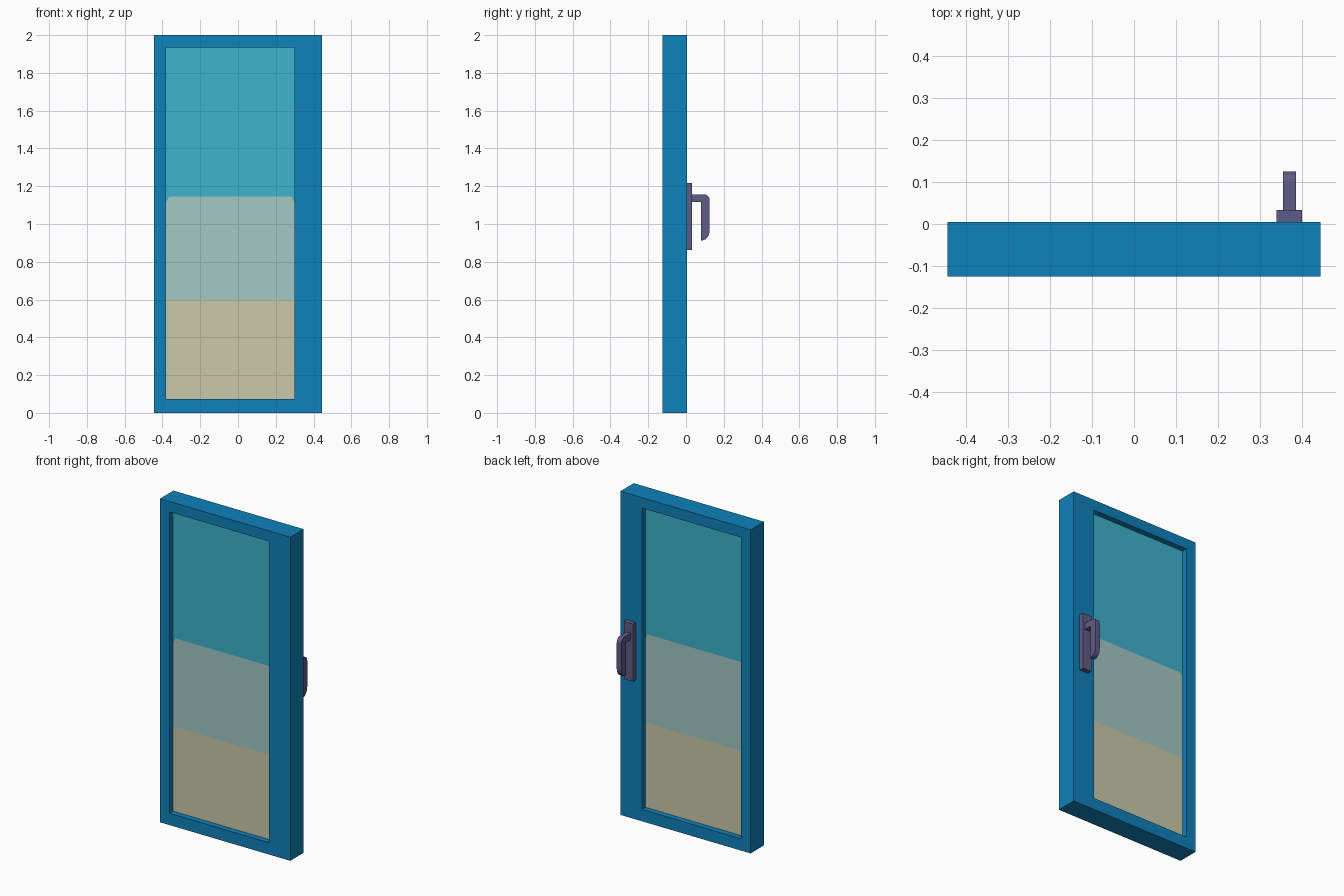
import bpy, bmesh, math
from mathutils import Vector

if "Cube" in bpy.data.objects:
    bpy.data.objects.remove(bpy.data.objects["Cube"])


def material(name, rgb):
    m = bpy.data.materials.new(name)
    lin = [((c / 255 + 0.055) / 1.055) ** 2.4 if c > 10 else c / 255 / 12.92 for c in rgb]
    m.diffuse_color = (*lin, 1)
    m.use_nodes = True
    m.node_tree.nodes["Principled BSDF"].inputs["Base Color"].default_value = m.diffuse_color
    return m


BLUE = material("frame blue", (15, 130, 187))
CYAN = material("upper pane cyan", (61, 179, 204))
MIST = material("middle pane grey green", (163, 200, 196))
SAND = material("lower pane sand", (202, 200, 168))
METAL = material("handle grey purple", (95, 92, 134))


def prism(name, polys, axis, lo, hi, mats):
    """Extrude flat polygons along x (points are y,z) or y (points are x,z)."""
    def place(p):
        return Vector((lo, p[0], p[1])) if axis == 'x' else Vector((p[0], lo, p[1]))
    bm = bmesh.new()
    for i, poly in enumerate(polys):
        f = bm.faces.new([bm.verts.new(place(p)) for p in poly])
        f.material_index = i % len(mats)
    bmesh.ops.remove_doubles(bm, verts=bm.verts, dist=1e-5)
    ext = bmesh.ops.extrude_face_region(bm, geom=bm.faces[:], use_keep_orig=True)
    step = Vector((hi - lo, 0, 0)) if axis == 'x' else Vector((0, hi - lo, 0))
    bmesh.ops.translate(bm, vec=step,
                        verts=[g for g in ext['geom'] if isinstance(g, bmesh.types.BMVert)])
    bmesh.ops.recalc_face_normals(bm, faces=bm.faces)
    me = bpy.data.meshes.new(name)
    bm.to_mesh(me)
    bm.free()
    for m in mats:
        me.materials.append(m)
    ob = bpy.data.objects.new(name, me)
    bpy.context.collection.objects.link(ob)
    return ob


def rect(a0, a1, z0, z1):
    return [(a0, z0), (a1, z0), (a1, z1), (a0, z1)]


# Door frame: mitred ring, wider on the handle side
outer = rect(-0.445, 0.445, 0, 2)
X0, X1, Z0, Z1 = -0.38, 0.298, 0.073, 1.935
inner = rect(X0, X1, Z0, Z1)
ring = [[outer[i], outer[(i + 1) % 4], inner[(i + 1) % 4], inner[i]] for i in range(4)]
prism("door_frame", ring, 'y', -0.125, 0.005, [BLUE])

# Glass pane in three colour bands, the middle one with clipped upper corners
B1, B2, CX, CZ = 1.145, 0.597, 0.014, 0.03
edge = [(X0, B1 - CZ), (X0 + CX, B1), (X1 - CX, B1), (X1, B1 - CZ)]
prism("glass_pane",
      [edge + [(X1, Z1), (X0, Z1)],
       [(X0, B2), (X1, B2)] + edge[::-1],
       rect(X0, X1, Z0, B2)],
      'y', -0.09, -0.03, [CYAN, MIST, SAND])

# Handle back plate
prism("handle_plate", [rect(0.004, 0.033, 0.862, 1.218)], 'x', 0.34, 0.401, [METAL])

# Handle lever: arm out of the plate, rounded bend, grip hanging down
def arc(cy, cz, ry, rz, a0, a1, n=4):
    return [(cy + ry * math.cos(math.radians(a0 + (a1 - a0) * i / n)),
             cz + rz * math.sin(math.radians(a0 + (a1 - a0) * i / n))) for i in range(n + 1)]

lever = ([(0.03, 1.117), (0.03, 1.157)]
         + arc(0.096, 1.127, 0.029, 0.030, 90, 0)
         + arc(0.085, 0.965, 0.040, 0.052, 0, -90)
         + [(0.079, 0.913), (0.079, 1.117)])
prism("handle_lever", [lever], 'x', 0.355, 0.386, [METAL])
